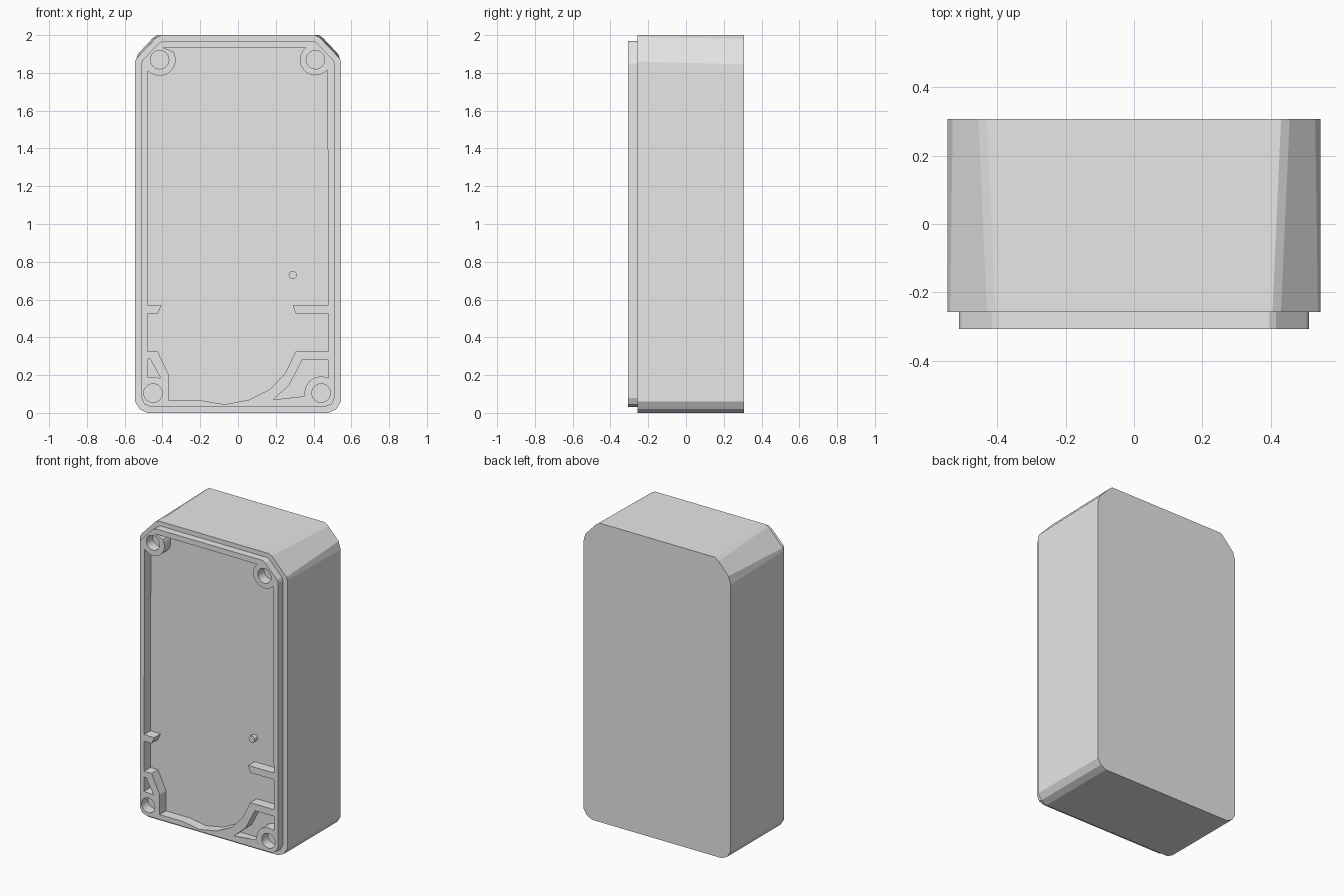
import bpy, bmesh
from math import cos, sin, radians

cube = bpy.data.objects.get("Cube")
if cube:
    bpy.data.objects.remove(cube)

grey = bpy.data.materials.new("light grey")
grey.use_nodes = True
grey.diffuse_color = (0.8, 0.8, 0.8, 1)
grey.node_tree.nodes["Principled BSDF"].inputs["Base Color"].default_value = grey.diffuse_color

LIP_FRONT, STEP, FLOOR, BACK = -0.307, -0.257, -0.24, 0.307


def arc(cx, cz, r, start, end, n):
    """Points along an arc, angles in degrees."""
    angles = [radians(start + (end - start) * i / n) for i in range(n + 1)]
    return [(cx + r * cos(a), cz + r * sin(a)) for a in angles]


def mirrored(half):
    """Close a right-hand outline with its mirror image."""
    return half + [(-x, z) for x, z in reversed(half)]


def ring(bm, outline, y):
    return [bm.verts.new((x, y, z)) for x, z in outline]


def bridge(bm, a, b):
    """Join two rings of equal length with quads."""
    for i in range(len(a)):
        j = (i + 1) % len(a)
        bm.faces.new((a[i], a[j], b[j], b[i]))


def finish(bm, name):
    bmesh.ops.recalc_face_normals(bm, faces=bm.faces[:])
    if bm.calc_volume(signed=True) < 0:
        bmesh.ops.reverse_faces(bm, faces=bm.faces[:])
    mesh = bpy.data.meshes.new(name)
    bm.to_mesh(mesh)
    bm.free()
    mesh.materials.append(grey)
    bpy.context.collection.objects.link(bpy.data.objects.new(name, mesh))


# Outlines: rounded foot corners, chamfered top corners, slight draft
foot = [(0.48, 0), (0.52, 0.02), (0.545, 0.06)]
front = mirrored(foot + [(0.545, 1.86), (0.538, 1.877), (0.43, 1.99), (0.405, 2)])
back = mirrored(foot + [(0.545, 1.845), (0.53, 1.90), (0.455, 1.98), (0.43, 2)])
lip = mirrored([(0.46, 0.032), (0.495, 0.045), (0.512, 0.08),
                (0.512, 1.85), (0.505, 1.868), (0.415, 1.96), (0.395, 1.97)])

# Main recess, leaving the ribs, bosses and curved ledge standing
main = [(-0.48, 0.57), *arc(-0.415, 1.87, 0.085, 223, 390, 14),
        (-0.40, 1.935), *arc(0.41, 1.87, 0.083, 130, 319, 14),
        (0.48, 0.57), (0.29, 0.57), (0.305, 0.525), (0.48, 0.525),
        (0.48, 0.325), (0.305, 0.325), (0.25, 0.21), (0.17, 0.125),
        (0.06, 0.07), (-0.07, 0.045), (-0.19, 0.065), (-0.365, 0.065),
        (-0.365, 0.20), (-0.425, 0.325), (-0.48, 0.325),
        (-0.48, 0.525), (-0.425, 0.525), (-0.405, 0.57)]
left_gap = [(-0.48, 0.285), (-0.465, 0.285), (-0.41, 0.185), (-0.48, 0.19)]
right_gap = [*arc(0.44, 0.105, 0.088, 63, 205, 10), (0.365, 0.068),
             (0.185, 0.07), (0.27, 0.145), (0.34, 0.28), (0.48, 0.28)]
screw_holes = [arc(x, z, 0.049, 0, 345, 23) for x, z in
               ((-0.415, 1.87), (0.41, 1.87), (-0.45, 0.105), (0.44, 0.105))]

# Case: back, drafted walls, step and sealing lip
bm = bmesh.new()
lip_edge = ring(bm, lip, LIP_FRONT)
levels = [lip_edge, ring(bm, lip, STEP), ring(bm, front, STEP), ring(bm, back, BACK)]
for a, b in zip(levels, levels[1:]):
    bridge(bm, a, b)
bm.faces.new(levels[-1])

# Recesses and screw holes sunk into the front
rims = [lip_edge]
for outline in [main, left_gap, right_gap] + screw_holes:
    rim, base = ring(bm, outline, LIP_FRONT), ring(bm, outline, FLOOR)
    bridge(bm, rim, base)
    bm.faces.new(base)
    rims.append(rim)

# Front face of the lip, ribs and bosses
rim_edges = [bm.edges.get((r[i - 1], r[i])) for r in rims for i in range(len(r))]
bmesh.ops.triangle_fill(bm, use_beauty=True, edges=rim_edges, normal=(0, -1, 0))
finish(bm, "case_body")

# Small locating pin on the recess floor
bm = bmesh.new()
circle = arc(0.29, 0.73, 0.022, 0, 330, 11)
tip, root = ring(bm, circle, FLOOR - 0.03), ring(bm, circle, FLOOR + 0.01)
bridge(bm, tip, root)
bm.faces.new(tip)
bm.faces.new(root)
finish(bm, "locating_pin")
